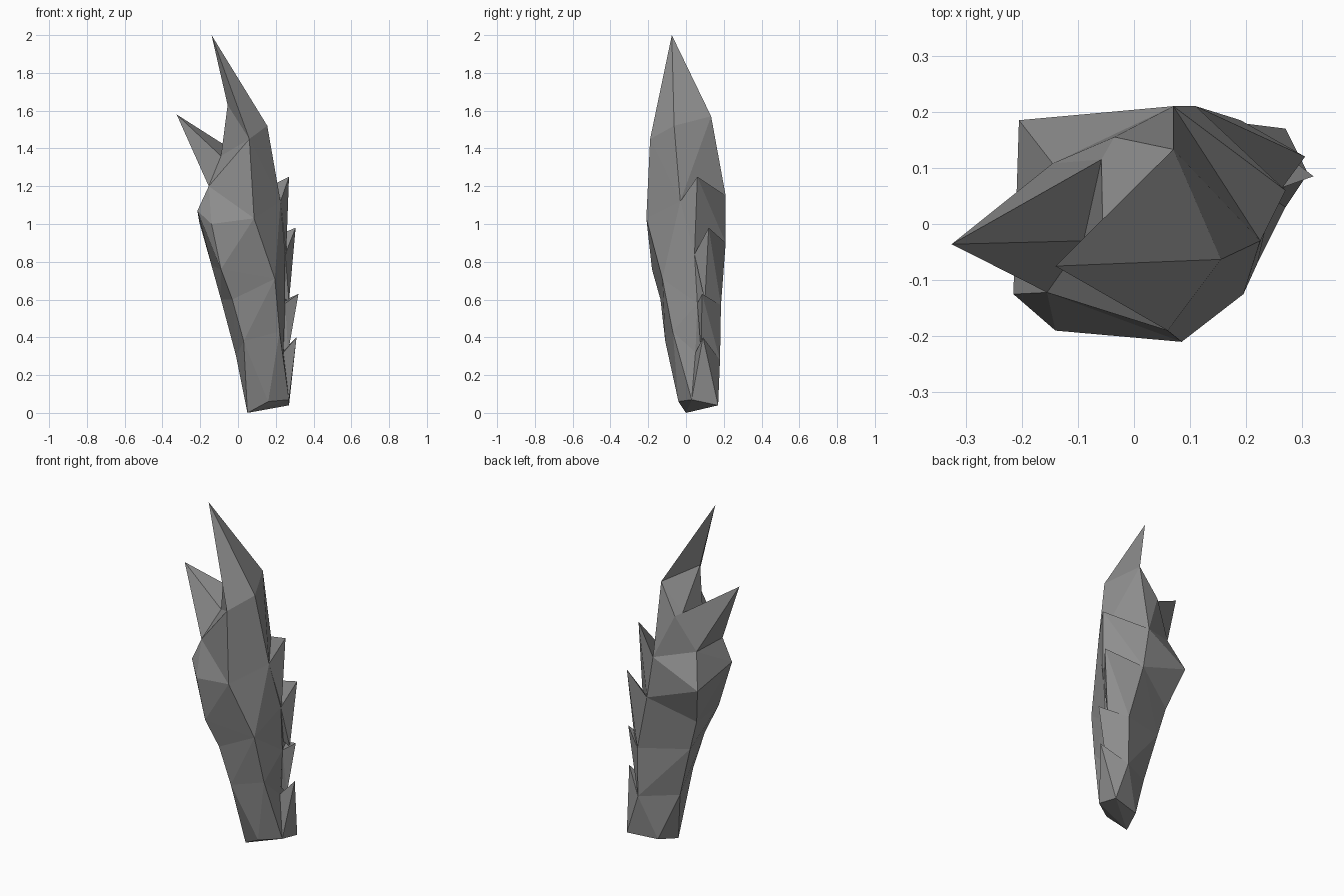
import bpy
import bmesh

# Remove the default object only
default_cube = bpy.data.objects.get("Cube")
if default_cube:
    bpy.data.objects.remove(default_cube, do_unlink=True)

# Single stone colour
STONE = (0.27, 0.27, 0.27, 1.0)
stone = bpy.data.materials.new("grey_stone")
stone.use_nodes = True
stone.diffuse_color = STONE
for node in stone.node_tree.nodes:
    if node.type == "BSDF_PRINCIPLED":
        node.inputs["Base Color"].default_value = STONE
        node.inputs["Roughness"].default_value = 0.9


def add_shard(name, *corners):
    """Make one flat-faced chunk of rock stretched around its corners."""
    bm = bmesh.new()
    for corner in corners:
        bm.verts.new(corner)
    bmesh.ops.convex_hull(bm, input=bm.verts[:])
    loose = [v for v in bm.verts if not v.link_faces]
    bmesh.ops.delete(bm, geom=loose, context="VERTS")
    bmesh.ops.recalc_face_normals(bm, faces=bm.faces[:])
    mesh = bpy.data.meshes.new(name)
    bm.to_mesh(mesh)
    bm.free()
    mesh.materials.append(stone)
    shard = bpy.data.objects.new(name, mesh)
    bpy.context.collection.objects.link(shard)


# Corners shared by neighbouring shards
shoulder_front = (0.085, -0.21, 1.03)
shoulder_side = (0.225, -0.03, 1.12)
shoulder_back = (0.07, 0.21, 1.15)
neck_front = (-0.155, -0.122, 1.2)
neck_back = (-0.145, 0.108, 1.2)
blade_front = (0.06, -0.19, 1.45)
blade_side = (0.155, -0.063, 1.52)
blade_back = (0.07, 0.133, 1.57)
blade_inner = (-0.055, -0.054, 1.63)
notch_back = (-0.058, 0.115, 1.41)
notch_front = (-0.09, -0.03, 1.36)

# Back edge of the scales, from the waist down to the foot
waist_back = (0.11, 0.21, 0.9)
thigh_back = (0.19, 0.185, 0.57)
shin_back = (0.19, 0.18, 0.28)
foot_back = (0.27, 0.17, 0.04)

# Side edge of the trunk, under the scales
waist_side = (0.25, 0.045, 0.84)
thigh_side = (0.25, 0.06, 0.58)
shin_side = (0.24, 0.05, 0.32)
foot_side = (0.27, 0.03, 0.07)

# Trunk: irregular rings of corners from the foot up, one chunk per pair
foot = [(0.05, 0, 0), (0.16, -0.04, 0.06), foot_side, foot_back, (0.095, 0.127, 0.03)]
shin = [(0.03, -0.11, 0.38), (0.22, -0.07, 0.43), shin_side, shin_back, (-0.01, 0.07, 0.3)]
thigh = [(-0.03, -0.135, 0.6), (0.195, -0.125, 0.71), thigh_side, thigh_back,
         (-0.09, 0.09, 0.6)]
waist = [(-0.09, -0.18, 0.76), (0.195, -0.125, 0.71), waist_side, waist_back,
         (-0.14, 0.1, 0.78)]
chest = [(-0.14, -0.19, 1.0), (-0.215, -0.125, 1.07), (-0.205, 0.185, 1.01),
         shoulder_front, shoulder_side, shoulder_back]
rings = {"foot": foot, "shin": shin, "thigh": thigh, "waist": waist, "chest": chest}
names = list(rings)
for low, high in zip(names, names[1:]):
    add_shard(f"trunk_{low}_to_{high}", *rings[low], *rings[high])
add_shard("trunk_top", *chest, neck_front, neck_back)

# Crown between the shoulders and the blade
crown_top = (blade_front, blade_side, blade_back)
add_shard(
    "crown", shoulder_front, shoulder_side, shoulder_back, neck_front, neck_back,
    notch_front, notch_back, (-0.035, 0.155, 1.4), *crown_top,
)

# Tall leaning blade at the very top, and its root
add_shard("blade_root", blade_inner, notch_front, notch_back, *crown_top)
add_shard("top_blade", (-0.14, -0.075, 2.0), blade_inner, *crown_top)

# Large thorn that leans out to the side
add_shard(
    "side_thorn",
    (-0.325, -0.036, 1.58), notch_front, notch_back, neck_front, neck_back,
)

# Overlapping scales down the opposite edge:
# outer tip, front corner, back corner, lower back corner, lower end, root
scales = {
    "scale_top": ((0.27, 0.06, 1.25), shoulder_side, shoulder_back, waist_back,
                  (0.255, 0.045, 0.84), (0.1, 0.05, 1.0)),
    "scale_upper": ((0.305, 0.12, 0.98), waist_side, waist_back, thigh_back,
                    (0.27, 0.1, 0.59), (0.1, 0.08, 0.7)),
    "scale_lower": ((0.32, 0.085, 0.63), thigh_side, thigh_back, shin_back,
                    (0.265, 0.08, 0.32), (0.15, 0.08, 0.4)),
    "scale_bottom": ((0.31, 0.09, 0.4), shin_side, shin_back, foot_back,
                     foot_side, (0.18, 0.08, 0.2)),
}
for name, corners in scales.items():
    add_shard(name, *corners)
